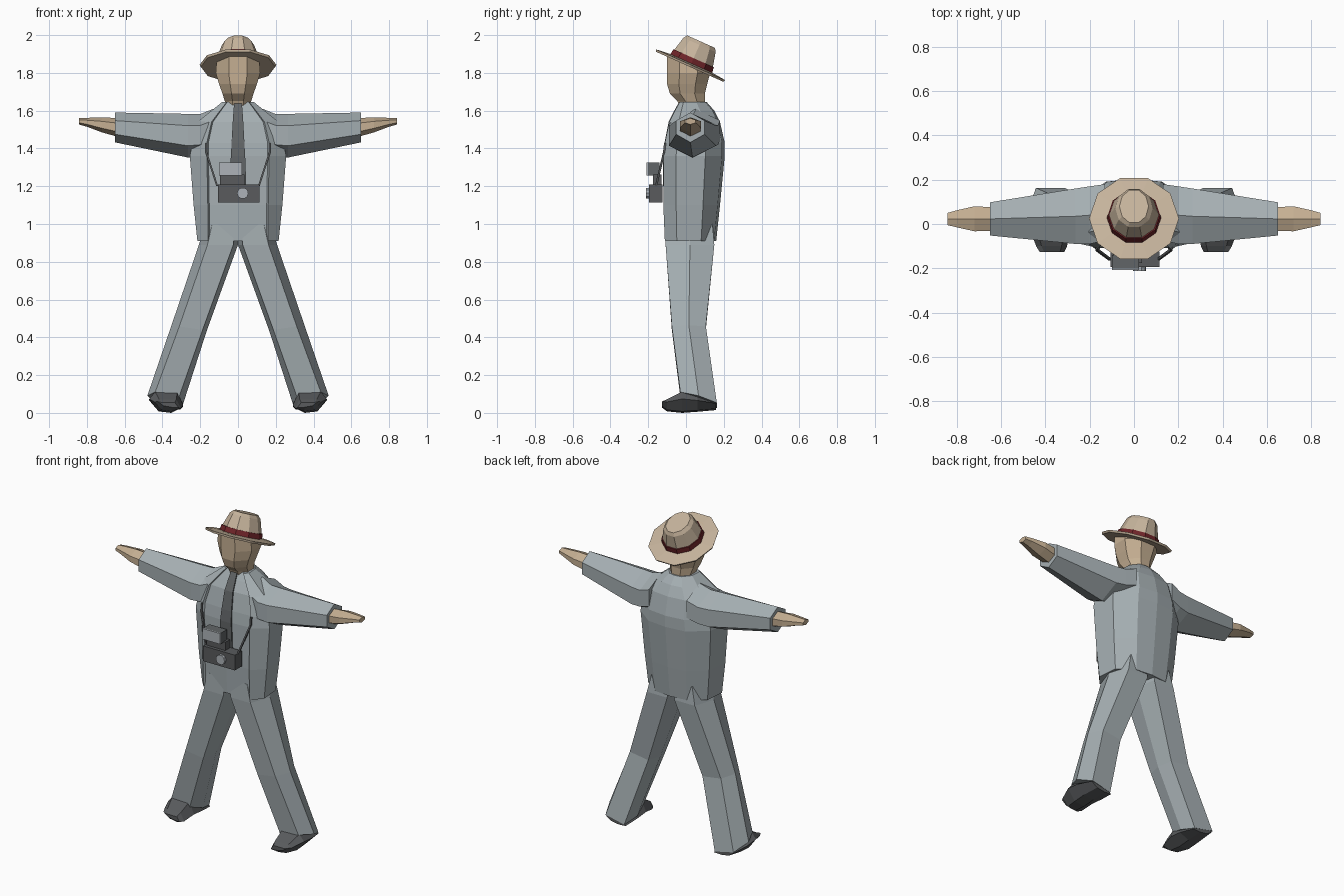
import bpy, bmesh, math
from mathutils import Matrix, Vector

if "Cube" in bpy.data.objects:
    bpy.data.objects.remove(bpy.data.objects["Cube"])


def material(name, rgb):
    m = bpy.data.materials.new(name)
    m.diffuse_color = (*rgb, 1)
    m.use_nodes = True
    m.node_tree.nodes["Principled BSDF"].inputs["Base Color"].default_value = m.diffuse_color
    return m


CLOTH = material("suit grey", (0.38, 0.43, 0.45))
SKIN = material("skin tan", (0.56, 0.43, 0.29))
STRAW = material("hat straw", (0.56, 0.45, 0.33))
BAND = material("band red", (0.16, 0.018, 0.022))
DARK = material("dark grey", (0.10, 0.105, 0.11))
TIE = material("tie grey", (0.12, 0.13, 0.135))
SILVER = material("light grey", (0.42, 0.45, 0.48))


def loft(name, rings, mat, closed=True, caps=True):
    """Skin a list of equal-length point rings."""
    bm = bmesh.new()
    rows = [[bm.verts.new(p) for p in r] for r in rings]
    n = len(rows[0])
    for a, b in zip(rows, rows[1:]):
        for i in range(n if closed else n - 1):
            j = (i + 1) % n
            bm.faces.new((a[i], a[j], b[j], b[i]))
    if caps:
        bm.faces.new(rows[0])
        bm.faces.new(rows[-1])
    bmesh.ops.recalc_face_normals(bm, faces=bm.faces)
    me = bpy.data.meshes.new(name)
    bm.to_mesh(me)
    bm.free()
    me.materials.append(mat)
    ob = bpy.data.objects.new(name, me)
    bpy.context.collection.objects.link(ob)
    return ob


def pair(name, rings, mat):
    """Left and right copies mirrored across x."""
    for side, s in (("left", 1), ("right", -1)):
        loft(f"{side}_{name}", [[(s * x, y, z) for x, y, z in r] for r in rings], mat)


def box(name, x0, x1, y0, y1, z0, z1, mat):
    return loft(name, [[(x0, y, z0), (x1, y, z0), (x1, y, z1), (x0, y, z1)]
                       for y in (y0, y1)], mat)


def oval(n, rx, y0, y1, z, tilt=0.0, turn=0.0):
    pts = []
    for i in range(n):
        a = 2 * math.pi * (i / n) + turn
        y = (y0 + y1) / 2 + math.sin(a) * (y1 - y0) / 2 / math.cos(turn)
        pts.append((math.cos(a) * rx / math.cos(turn), y, z + tilt * (y - 0.025)))
    return pts


# Jacket and shirt: z, front edge x, half width, front y, back y
def torso_ring(z, e, w, f, b):
    half = [(e * 0.95, f + 0.008), (e, f - 0.004), (w, f * 0.45), (w * 0.95, b * 0.5),
            (w * 0.5, b * 0.93)]
    return ([(0, f, z)] + [(x, y, z) for x, y in half] + [(0, b, z)]
            + [(-x, y, z) for x, y in reversed(half)])


loft("jacket", [torso_ring(*r) for r in (
    (0.91, 0.16, 0.215, -0.108, 0.16), (1.10, 0.16, 0.235, -0.116, 0.18),
    (1.36, 0.165, 0.255, -0.116, 0.205), (1.43, 0.165, 0.24, -0.108, 0.205),
    (1.54, 0.14, 0.215, -0.085, 0.18), (1.60, 0.095, 0.14, -0.055, 0.15),
    (1.645, 0.06, 0.085, -0.03, 0.11))], CLOTH)


# Sleeves and hands: x, front y, back y, bottom z, top z
def arm_ring(x, f, b, lo, hi):
    m, h = (f + b) / 2, hi - lo
    return [(x, m, hi), (x, f, hi - h * 0.27), (x, f, lo + h * 0.27),
            (x, m, lo), (x, b, lo + h * 0.27), (x, b, hi - h * 0.27)]


pair("sleeve", [arm_ring(*r) for r in (
    (0.13, -0.075, 0.18, 1.38, 1.61), (0.20, -0.09, 0.17, 1.36, 1.582),
    (0.265, -0.09, 0.16, 1.352, 1.583), (0.65, -0.052, 0.098, 1.432, 1.59))], CLOTH)
pair("hand", [arm_ring(*r) for r in (
    (0.63, -0.03, 0.075, 1.46, 1.56), (0.72, -0.033, 0.08, 1.485, 1.565),
    (0.80, -0.015, 0.062, 1.515, 1.562), (0.842, -0.005, 0.05, 1.527, 1.56))], SKIN)


# Trouser legs: inner x, outer x, front y, back y, z, tilt along x and y
def leg_ring(xi, xo, f, b, z, tx=0.0, ty=0.0):
    w, m, ym = xo - xi, (xi + xo) / 2, (f + b) / 2
    pts = [(xi + w * 0.12, f), (xo - w * 0.22, f), (xo, ym), (xo - w * 0.2, b),
           (xi + w * 0.12, b), (xi, ym)]
    return [(x, y, z + tx * (x - m) + ty * (y - ym)) for x, y in pts]


pair("trouser_leg", [leg_ring(*r) for r in (
    (0.0, 0.175, -0.106, 0.14, 1.0), (0.0, 0.207, -0.108, 0.15, 0.89),
    (0.165, 0.352, -0.075, 0.105, 0.45, 0.15), (0.29, 0.48, -0.03, 0.163, 0.07, 0.22, -0.3))],
     CLOTH)


# Shoes: y, centre x, half width, bottom z, top z
def shoe_ring(y, c, h, lo, hi):
    m = (lo + hi) / 2
    return [(c - h * 0.65, y, hi), (c + h * 0.65, y, hi), (c + h, y, m + 0.018),
            (c + h * 0.45, y, lo + 0.008), (c - h * 0.3, y, lo), (c - h, y, m - 0.015)]


pair("shoe", [shoe_ring(*r) for r in (
    (0.16, 0.375, 0.07, 0.015, 0.05), (0.06, 0.38, 0.09, 0.006, 0.09),
    (-0.02, 0.38, 0.09, 0.0, 0.112), (-0.10, 0.372, 0.07, 0.008, 0.072),
    (-0.127, 0.37, 0.055, 0.03, 0.055))], DARK)

# Head and neck
t8 = math.pi / 8
loft("head", [oval(8, *r, turn=t8) for r in (
    (0.065, -0.025, 0.10, 1.60), (0.07, -0.045, 0.10, 1.65), (0.082, -0.085, 0.10, 1.69),
    (0.10, -0.10, 0.112, 1.74), (0.118, -0.10, 0.128, 1.80),
    (0.112, -0.10, 0.12, 1.85, -0.445))], SKIN)

# Hat: built flat, then tipped back
tip = Matrix.Translation(Vector((0, 0.025, 1.843))) @ Matrix.Rotation(math.radians(-24), 4, 'X')


def hat_part(name, spec, mat, caps=True):
    ob = loft(name, [oval(10, rx, -ry, ry, z) for rx, ry, z in spec], mat, caps=caps)
    ob.data.transform(tip)


hat_part("hat_brim", [(0.197, 0.205, -0.012), (0.203, 0.21, 0.0), (0.12, 0.125, 0.008)], STRAW)
hat_part("hat_band", [(0.123, 0.128, 0.004), (0.118, 0.123, 0.038)], BAND)
hat_part("hat_crown", [(0.118, 0.122, 0.0), (0.112, 0.117, 0.04), (0.085, 0.098, 0.115),
                       (0.066, 0.085, 0.134)], STRAW)

# Tie lying on the shirt: z, half width, y
loft("tie", [[(-w, y, z), (w, y, z), (w, y + 0.008, z), (-w, y + 0.008, z)] for z, w, y in (
    (1.645, 0.02, -0.037), (1.60, 0.024, -0.062), (1.54, 0.028, -0.092),
    (1.43, 0.034, -0.114), (1.36, 0.038, -0.122), (1.20, 0.044, -0.122))], TIE)

# Camera with flash and lens
box("camera_body", -0.105, 0.115, -0.195, -0.125, 1.115, 1.21, DARK)
box("flash_mount", -0.095, 0.035, -0.175, -0.13, 1.21, 1.262, DARK)
box("flash_housing", -0.1, 0.022, -0.20, -0.14, 1.258, 1.325, TIE)
box("flash_panel", -0.1, 0.022, -0.208, -0.20, 1.258, 1.325, SILVER)
loft("lens", [[(0.025 + 0.03 * math.cos(a * math.pi / 5), y, 1.163 + 0.03 * math.sin(a * math.pi / 5))
               for a in range(10)] for y in (-0.19, -0.212)], SILVER)

# Camera strap
pair("strap", [[(x - 0.005, y, z), (x + 0.005, y, z), (x + 0.005, y + 0.012, z),
                (x - 0.005, y + 0.012, z)] for x, y, z in (
    (0.11, -0.165, 1.20), (0.168, -0.122, 1.38), (0.168, -0.116, 1.43))], DARK)
